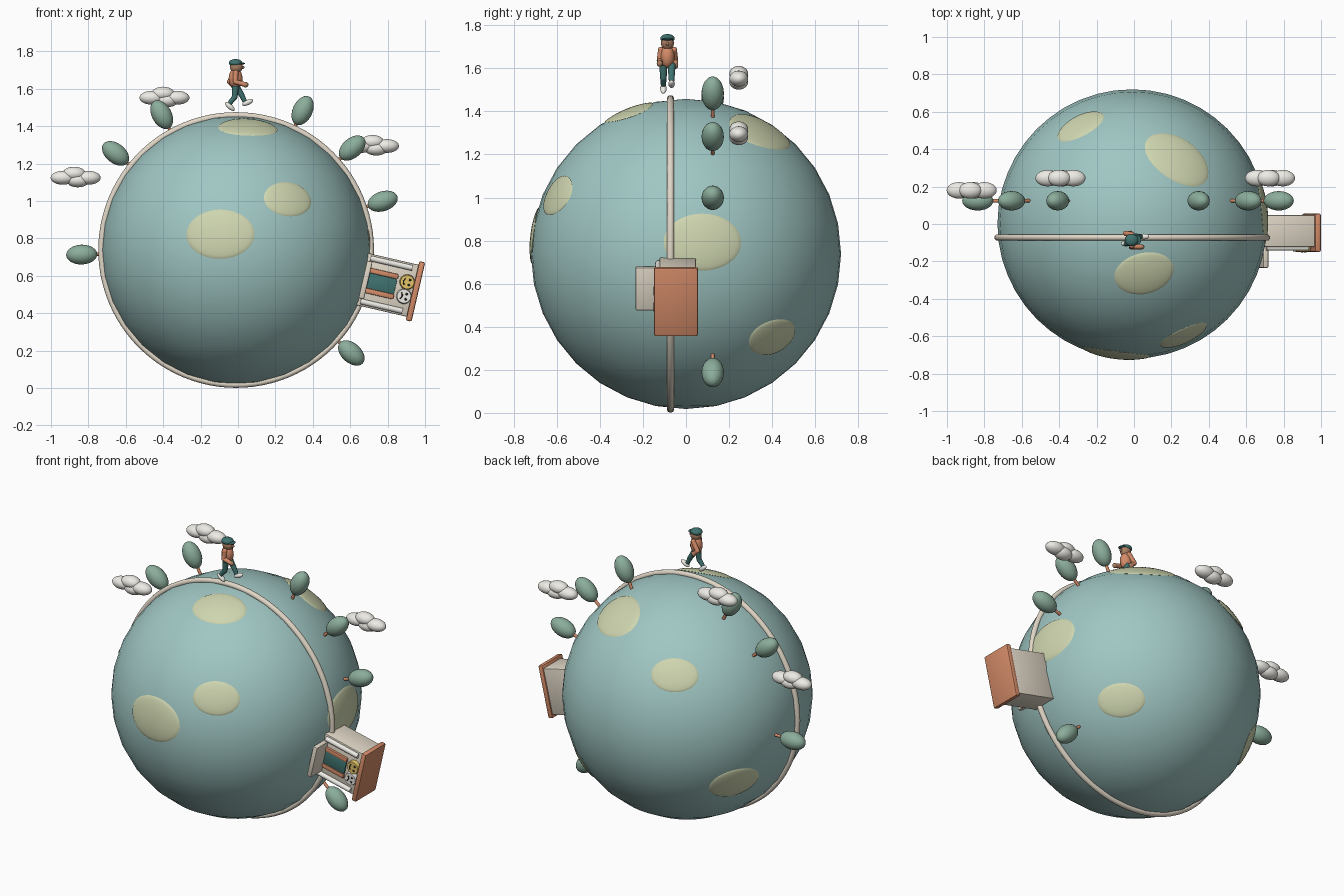
import bpy, bmesh, math
from mathutils import Matrix, Vector

if "Cube" in bpy.data.objects:
    bpy.data.objects.remove(bpy.data.objects["Cube"])

CENTRE = Vector((-0.01, 0, 0.738))
R = 0.72
I4 = Matrix.Identity(4)


def material(name, rgb):
    m = bpy.data.materials.new(name)
    m.diffuse_color = (*rgb, 1)
    m.use_nodes = True
    m.node_tree.nodes["Principled BSDF"].inputs["Base Color"].default_value = m.diffuse_color
    return m


TEAL = material("globe teal", (0.35, 0.57, 0.55))
MOSS = material("moss", (0.62, 0.67, 0.43))
CREAM = material("cream", (0.75, 0.68, 0.57))
LEAF = material("leaf", (0.26, 0.42, 0.33))
ORANGE = material("orange", (0.66, 0.26, 0.14))
WHITE = material("white", (0.85, 0.83, 0.78))
DARK = material("dark teal", (0.05, 0.17, 0.16))
SKIN = material("skin", (0.42, 0.22, 0.13))
GOLD = material("gold", (0.78, 0.55, 0.14))
INK = material("ink", (0.03, 0.03, 0.03))


def finish(name, bm, mat, M=I4):
    me = bpy.data.meshes.new(name)
    bm.transform(M)
    bm.normal_update()
    bm.to_mesh(me)
    bm.free()
    me.materials.append(mat)
    me.shade_smooth()
    me.set_sharp_from_angle(angle=math.radians(35))
    ob = bpy.data.objects.new(name, me)
    bpy.context.collection.objects.link(ob)
    return ob


def ball(name, loc, size, mat, M=I4, seg=24, rings=12):
    bm = bmesh.new()
    bmesh.ops.create_uvsphere(bm, u_segments=seg, v_segments=rings, radius=1)
    return finish(name, bm, mat, M @ Matrix.Translation(loc) @ Matrix.Diagonal((*size, 1)))


def rod(name, a, b, r, mat, M=I4, r2=None):
    a, b = Vector(a), Vector(b)
    bm = bmesh.new()
    bmesh.ops.create_cone(bm, cap_ends=True, segments=16, radius1=r,
                          radius2=r if r2 is None else r2, depth=(b - a).length)
    turn = (b - a).to_track_quat('Z', 'Y').to_matrix().to_4x4()
    return finish(name, bm, mat, M @ Matrix.Translation((a + b) / 2) @ turn)


def box(name, loc, size, mat, M=I4, bevel=0.006):
    bm = bmesh.new()
    bmesh.ops.create_cube(bm, size=1)
    bmesh.ops.scale(bm, vec=size, verts=bm.verts)
    bmesh.ops.bevel(bm, geom=bm.edges[:], offset=bevel, segments=2, profile=0.5, affect='EDGES')
    return finish(name, bm, mat, M @ Matrix.Translation(loc))


def stand(deg):
    """Frame at the globe centre whose z points out, deg clockwise from the top."""
    return Matrix.Translation(CENTRE) @ Matrix.Rotation(math.radians(deg), 4, 'Y')


# Globe and the walking track round it
ball("globe", CENTRE, (R, R, R), TEAL, seg=48, rings=16)
bpy.ops.mesh.primitive_torus_add(location=CENTRE + Vector((0, -0.072, 0)), rotation=(math.pi / 2, 0, 0),
                                 major_radius=0.72, minor_radius=0.017,
                                 major_segments=96, minor_segments=12)
track = bpy.context.object
track.name = "track"
track.data.materials.append(CREAM)
track.data.shade_smooth()

# Land patches wrapped on the globe: direction, half width, half height
patches = [((-.086, -.70, .085), .19, .135), ((.27, -.584, .265), .14, .10),
           ((.063, -.26, .645), .165, .12), ((-.273, .516, .39), .14, .10),
           ((.24, .345, .563), .20, .14), ((.70, .077, .055), .187, .135),
           ((.44, .40, -.384), .14, .10), ((-.55, .324, -.276), .16, .115)]
for i, (d, a, b) in enumerate(patches):
    n = Vector(d).normalized()
    east = Vector((0, 0, 1)).cross(n).normalized()
    north = n.cross(east)
    bm = bmesh.new()
    bmesh.ops.create_uvsphere(bm, u_segments=32, v_segments=12, radius=1)
    for v in bm.verts:
        p = n * R + east * a * v.co.x + north * b * v.co.y
        v.co = p.normalized() * (R + 0.009 * v.co.z)
    finish(f"land_patch_{i}", bm, MOSS, Matrix.Translation(CENTRE))

# Trees
for i, deg in enumerate((-28.8, -51.3, -91.7, 25.5, 48.7, 71.6, 131.8)):
    M = stand(deg)
    rod(f"tree_trunk_{i}", (0, .124, .69), (0, .124, .80), .009, ORANGE, M)
    ball(f"tree_crown_{i}", (0, .124, .826), (.053, .052, .083), LEAF, M)

# Clouds made of overlapping puffs
for i, c in enumerate(((-.393, .245, 1.556), (-.868, .18, 1.128), (.727, .245, 1.298))):
    for j, (x, z, rx) in enumerate(((-.068, -.004, .066), (.068, -.004, .066),
                                    (-.008, .018, .062), (.012, -.018, .062))):
        ball(f"cloud_{i}_puff_{j}", Vector(c) + Vector((x, 0, z)), (rx, .044, .037), WHITE)

# Theatre booth
B = stand(103)
box("booth_body", (0, -.038, .825), (.285, .17, .30), CREAM, B)
box("booth_roof", (0, -.047, .984), (.325, .205, .032), ORANGE, B, .009)
box("doorstep", (0, -.172, .71), (.205, .125, .03), CREAM, B)
box("doorway", (0, -.124, .80), (.085, .014, .15), DARK, B, .003)
for s, side in ((-1, "left"), (1, "right")):
    box(f"curtain_{side}", (s * .055, -.126, .80), (.028, .022, .155), ORANGE, B)
    rod(f"column_{side}", (s * .118, -.128, .71), (s * .118, -.128, .94), .015, WHITE, B)
    x, z, y = s * .039, .93, -.147
    rod(f"mask_{side}", (x, -.12, z), (x, y, z), .042, GOLD if s < 0 else WHITE, B, .037)
    for e in (-1, 1):
        ball(f"mask_{side}_eye_{e}", (x + e * .014, y, z + .012), (.006, .005, .007), INK, B, 12, 6)
    # mouth curves up on one mask and down on the other
    pts = []
    for k in range(7):
        t = math.radians(-60 + 20 * k)
        zz = -.004 - .016 * math.cos(t) if s < 0 else -.026 + .016 * math.cos(t)
        pts.append((x + .02 * math.sin(t), y, z + zz))
    for k in range(6):
        rod(f"mask_{side}_mouth_{k}", pts[k], pts[k + 1], .0032, INK, B)

# Walking figure, facing +x
Y = -.086
ball("torso", (-.013, Y, 1.655), (.037, .033, .055), ORANGE)
ball("head", (-.009, Y, 1.717), (.034, .030, .034), SKIN)
ball("nose", (.026, Y, 1.714), (.009, .008, .008), SKIN, seg=12, rings=8)
ball("cap", (-.013, Y, 1.738), (.036, .033, .021), DARK)
ball("cap_brim", (.015, Y, 1.735), (.023, .025, .006), DARK)
for s, side, knee, foot in ((-1, "near", (-.018, 1.555), (-.045, 1.522)),
                            (1, "far", (.018, 1.57), (.036, 1.533))):
    ly = Y + s * .019
    hip, kn, an = (-.012, ly, 1.615), (knee[0], ly, knee[1]), (foot[0], ly, foot[1])
    rod(f"thigh_{side}", hip, kn, .019, DARK, r2=.015)
    ball(f"knee_{side}", kn, (.015,) * 3, DARK, seg=12, rings=8)
    rod(f"shin_{side}", kn, an, .015, DARK, r2=.012)
    tilt = Matrix.Rotation(math.radians(35 if s < 0 else -25) * 1.0, 4, 'Y')
    ball(f"shoe_{side}", (.012, 0, -.012), (.032, .015, .014), WHITE,
         Matrix.Translation(an) @ Matrix.Rotation(math.radians(40 if s < 0 else -25), 4, 'Y'))
    # arms swing opposite to the legs
    ay = Y + s * .036
    sh = (-.012, ay + -s * .006, 1.685)
    el = (-.014 if s < 0 else -.045, ay, 1.637)
    ha = (.04 if s < 0 else -.02, ay, 1.622 if s < 0 else 1.612)
    rod(f"upper_arm_{side}", sh, el, .014, ORANGE)
    ball(f"shoulder_{side}", sh, (.015,) * 3, ORANGE, seg=12, rings=8)
    ball(f"elbow_{side}", el, (.014,) * 3, ORANGE, seg=12, rings=8)
    rod(f"forearm_{side}", el, ha, .013, ORANGE)
    ball(f"hand_{side}", ha, (.016, .014, .015), SKIN, seg=12, rings=8)
